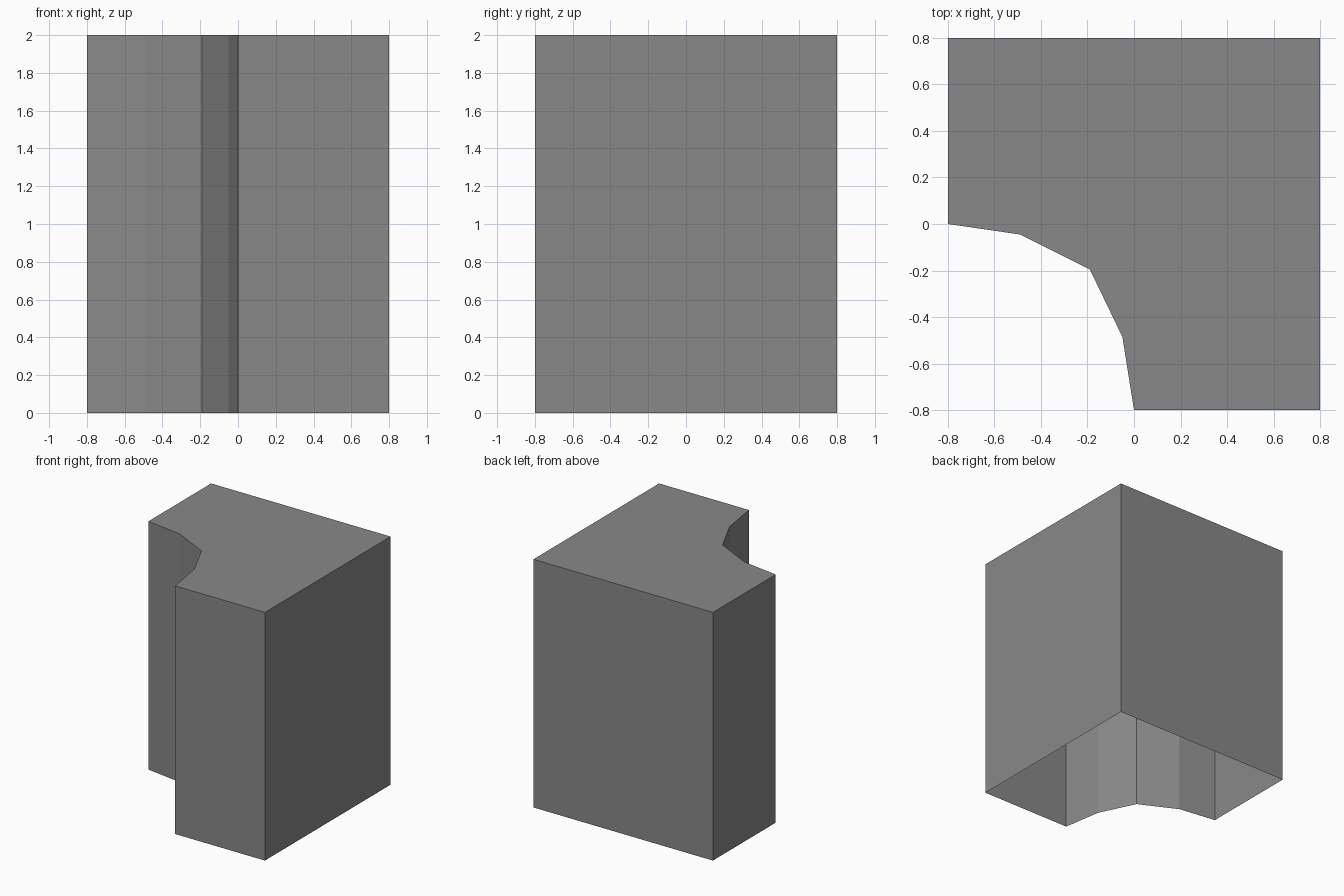
import bpy
import bmesh

cube = bpy.data.objects.get("Cube")
if cube:
    bpy.data.objects.remove(cube, do_unlink=True)

HALF, HEIGHT = 0.8, 2.0

# Plain grey finish
grey = bpy.data.materials.new("grey")
grey.use_nodes = True
colour = (0.25, 0.25, 0.25, 1)
grey.diffuse_color = colour
grey.node_tree.nodes["Principled BSDF"].inputs["Base Color"].default_value = colour

# Square plan with one faceted concave corner, counter-clockwise
hollow = [(-HALF, 0), (-0.49, -0.045), (-0.19, -0.195), (-0.05, -0.485), (0, -HALF)]
plan = hollow + [(HALF, -HALF), (HALF, HALF), (-HALF, HALF)]

# Walls and top cap, open underneath
bm = bmesh.new()
lower = [bm.verts.new((x, y, 0)) for x, y in plan]
upper = [bm.verts.new((x, y, HEIGHT)) for x, y in plan]
for i in range(len(plan)):
    j = (i + 1) % len(plan)
    bm.faces.new((lower[i], lower[j], upper[j], upper[i]))
bm.faces.new(upper)

mesh = bpy.data.meshes.new("notched_block")
bm.to_mesh(mesh)
bm.free()
mesh.materials.append(grey)
block = bpy.data.objects.new("notched_block", mesh)
bpy.context.collection.objects.link(block)
